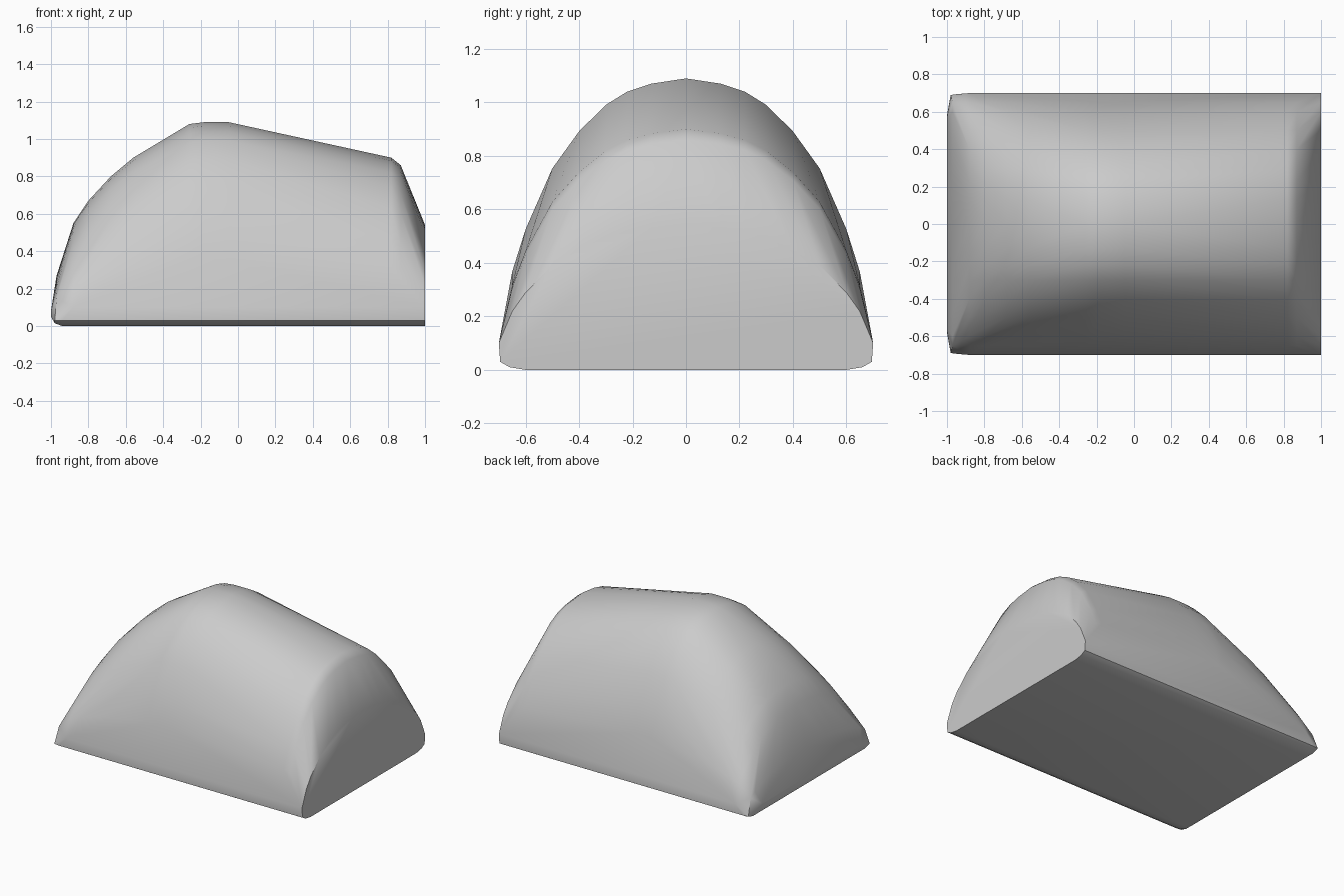
import bpy
import bmesh
import math

cube = bpy.data.objects.get("Cube")
if cube:
    bpy.data.objects.remove(cube, do_unlink=True)

# Plain grey surface
grey = bpy.data.materials.new("light grey")
grey.use_nodes = True
grey.diffuse_color = (0.6, 0.6, 0.6, 1)
grey.node_tree.nodes["Principled BSDF"].inputs["Base Color"].default_value = (0.6, 0.6, 0.6, 1)

# Half arch: y, and share of the height above the side walls
ARCH = [(0.7, 0), (0.65, 0.27), (0.6, 0.43), (0.5, 0.66), (0.4, 0.8),
        (0.3, 0.9), (0.22, 0.95), (0.13, 0.98), (0, 1)]
# Rounded lower edge: y, z
FOOT = [(0.6, 0), (0.66, 0.01), (0.695, 0.03)]
# Crown line from the sloping nose to the cut tail: x, z
CROWN = [(-0.97, 0.27), (-0.88, 0.55), (-0.8, 0.67), (-0.68, 0.8),
         (-0.56, 0.9), (-0.26, 1.08), (-0.18, 1.09), (-0.05, 1.09),
         (0.82, 0.9), (0.87, 0.86), (1, 0.54)]
WALL = 0.1

bm = bmesh.new()


def add_pair(x, y, z):
    for side in (-1, 1):
        bm.verts.new((x, side * y, z))


# Arched sections along the crown
for x, height in CROWN:
    for y, share in ARCH:
        if x > -0.95 or y < 0.7:
            add_pair(x, y, WALL + (height - WALL) * share)

# Lower edge along both sides, rounded up at the nose
for x in (-0.94, 1):
    for y, z in FOOT:
        add_pair(x, y, z)
for x, y, z in [(-0.98, 0.69, 0.03), (-0.98, 0.64, 0.015), (-1, 0.58, 0.05), (-1, 0.56, 0.08)]:
    add_pair(x, y, z)

# Wrap the sections in one closed convex skin
bmesh.ops.remove_doubles(bm, verts=bm.verts, dist=0.001)
bmesh.ops.convex_hull(bm, input=bm.verts)
bmesh.ops.delete(bm, geom=[v for v in bm.verts if not v.link_faces], context='VERTS')
bmesh.ops.dissolve_limit(bm, angle_limit=math.radians(0.5), verts=bm.verts, edges=bm.edges)
bmesh.ops.recalc_face_normals(bm, faces=bm.faces)

mesh = bpy.data.meshes.new("rounded_block")
bm.to_mesh(mesh)
bm.free()
mesh.materials.append(grey)
block = bpy.data.objects.new("rounded_block", mesh)
bpy.context.collection.objects.link(block)

bpy.ops.object.select_all(action='DESELECT')
block.select_set(True)
bpy.context.view_layer.objects.active = block
bpy.ops.object.shade_smooth_by_angle(angle=math.radians(32))
